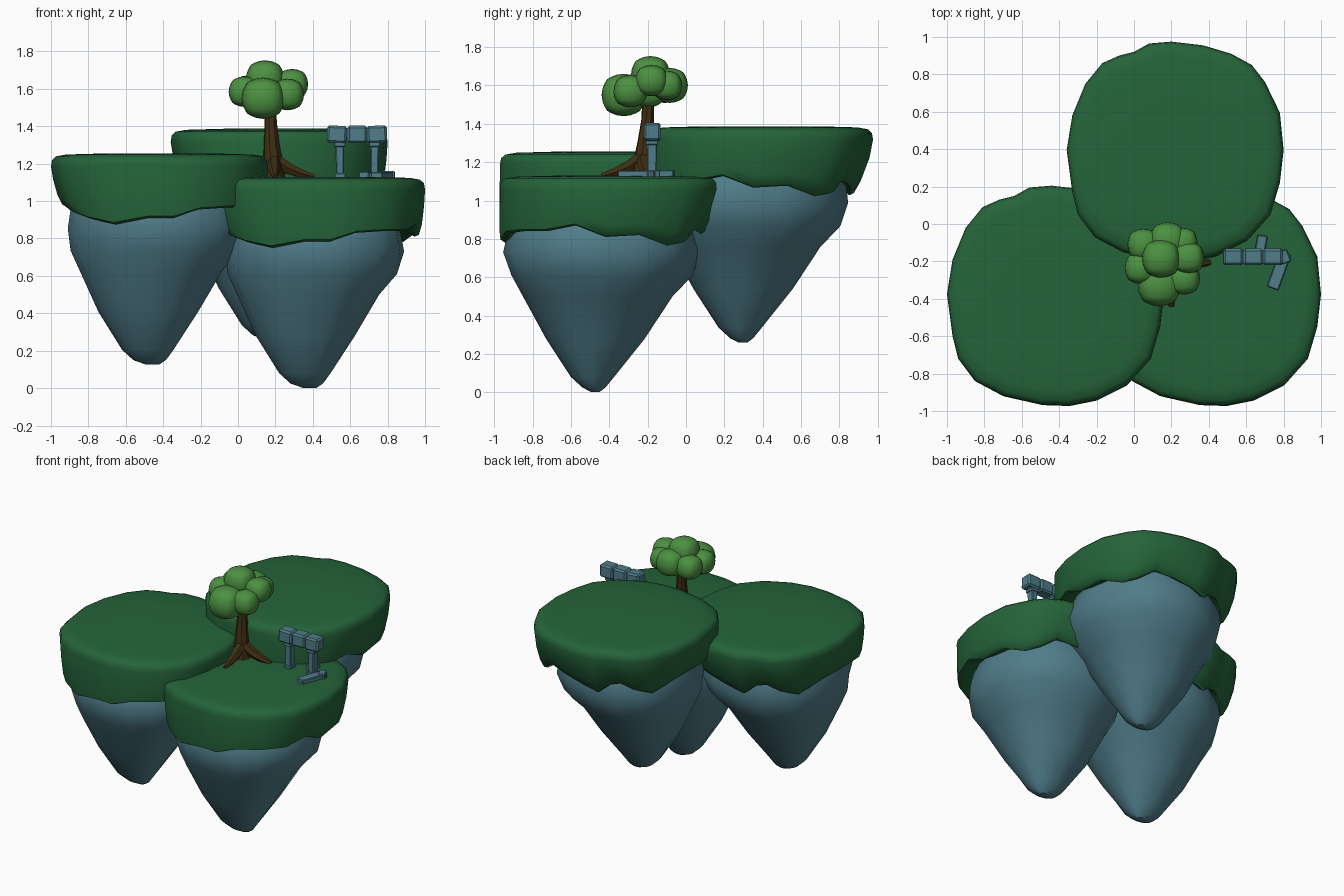
import bpy, bmesh, math, random
from mathutils import Vector, Matrix

if "Cube" in bpy.data.objects:
    bpy.data.objects.remove(bpy.data.objects["Cube"])
random.seed(4)


def mat(name, col):
    m = bpy.data.materials.new(name)
    m.diffuse_color = (*col, 1)
    m.use_nodes = True
    m.node_tree.nodes["Principled BSDF"].inputs["Base Color"].default_value = m.diffuse_color
    return m


GRASS = mat("grass_green", (0.018, 0.127, 0.042))
ROCK = mat("slate_rock", (0.08, 0.205, 0.255))
LEAF = mat("leaf_green", (0.072, 0.283, 0.053))
BARK = mat("bark_brown", (0.051, 0.027, 0.006))


def finish(name, bm, material, angle=40):
    bmesh.ops.recalc_face_normals(bm, faces=bm.faces)
    me = bpy.data.meshes.new(name)
    bm.to_mesh(me)
    bm.free()
    me.materials.append(material)
    ob = bpy.data.objects.new(name, me)
    bpy.context.collection.objects.link(ob)
    bpy.ops.object.select_all(action='DESELECT')
    ob.select_set(True)
    bpy.context.view_layer.objects.active = ob
    if angle:
        bpy.ops.object.shade_smooth_by_angle(angle=math.radians(angle))
    return ob


def loft(bm, rings):
    # skin a list of equal-length rings and close both ends with fans
    vr = [[bm.verts.new(p) for p in r] for r in rings]
    n = len(vr[0])
    for a, b in zip(vr, vr[1:]):
        for i in range(n):
            j = (i + 1) % n
            bm.faces.new((a[i], a[j], b[j], b[i]))
    for r in (vr[0], vr[-1]):
        c = bm.verts.new(sum((v.co for v in r), Vector()) / n)
        for i in range(n):
            bm.faces.new((r[i], r[(i + 1) % n], c))


# island plan outline and depth of the hanging turf edge at each point
OUT = [(.58, 0), (.56, .2), (.48, .365), (.41, .455), (.30, .515), (.15, .56),
       (-.02, .58), (-.14, .57), (-.22, .525), (-.30, .505), (-.39, .465), (-.48, .355),
       (-.55, .185), (-.58, 0), (-.55, -.225), (-.52, -.345), (-.43, -.465), (-.28, -.545),
       (-.08, -.59), (.07, -.595), (.22, -.565), (.39, -.48), (.51, -.345), (.56, -.175)]
DROP = [.32, .31, .365, .35, .28, .30, .33, .36, .30, .28, .32, .36,
        .30, .28, .30, .32, .35, .38, .345, .345, .30, .29, .29, .26]
# turf section: scale, shift towards front, fixed depth, share of the drop
TURF = [(.5, 0, 0, 0), (.86, 0, .006, 0), (.955, 0, .016, 0), (.99, 0, .035, 0), (1, 0, .07, 0),
        (.985, .01, 0, .5), (.955, .03, 0, .8), (.92, .045, 0, .97), (.88, .045, 0, 1.0), (.72, .04, 0, .8)]
# rock section: depth, xmin, xmax, ymin, ymax
STONE = [(.17, -.42, .40, -.47, .38), (.30, -.475, .45, -.555, .44), (.40, -.49, .468, -.578, .45),
         (.52, -.475, .43, -.535, .41), (.63, -.425, .335, -.475, .305), (.85, -.325, .205, -.355, .16),
         (1.05, -.20, .075, -.225, 0), (1.105, -.14, .035, -.165, -.045), (1.128, -.075, 0, -.12, -.075)]
WOB = [random.uniform(-.035, .035) for _ in range(16)]


def island(name, x, y, top):
    bm = bmesh.new()
    loft(bm, [[Vector((x + px * s + sh * .3, y + py * s - sh, top - dep - d * f))
               for (px, py), d in zip(OUT, DROP)] for s, sh, dep, f in TURF])
    finish(name + "_turf", bm, GRASS, 50)
    bm = bmesh.new()
    rings = []
    for k, (d, x0, x1, y0, y1) in enumerate(STONE):
        ring = []
        for i in range(16):
            a = math.tau * i / 16
            c, s = math.cos(a), math.sin(a)
            w = 1 + (WOB[(i + k // 3) % 16] if i % 4 else 0)
            c, s = (math.copysign(abs(v) ** .92, v) * w for v in (c, s))
            ring.append(Vector((x + (x0 + x1) / 2 + c * (x1 - x0) / 2,
                                y + (y0 + y1) / 2 + s * (y1 - y0) / 2, top - d)))
        rings.append(ring)
    loft(bm, rings)
    finish(name + "_rock", bm, ROCK, 35)


island("left_island", -.42, -.375, 1.255)
island("right_island", .42, -.375, 1.13)
island("back_island", .22, .395, 1.387)


def tube(bm, pts, n=8):
    # tapered limb through (x, y, z, radius) points
    rings = []
    for i, p in enumerate(pts):
        a, b = Vector(pts[max(i - 1, 0)][:3]), Vector(pts[min(i + 1, len(pts) - 1)][:3])
        q = (b - a).to_track_quat('Z', 'Y')
        rings.append([Vector(p[:3]) + q @ Vector((math.cos(math.tau * k / n) * p[3],
                      math.sin(math.tau * k / n) * p[3], 0)) for k in range(n)])
    loft(bm, rings)


# tree trunk and spreading roots
bm = bmesh.new()
tube(bm, [(.19, -.225, 1.10, .065), (.187, -.222, 1.2, .054), (.18, -.212, 1.3, .043),
          (.175, -.2, 1.42, .034), (.17, -.195, 1.58, .03)])
finish("tree_trunk", bm, BARK)
bm = bmesh.new()
for ex, ey in ((.41, -.205), (.20, -.44), (.09, -.25)):
    dx, dy = ex - .19, ey - .225 + .45
    tube(bm, [(.19, -.225, 1.23, .035), (.19 + dx * .35, -.225 + dy * .35, 1.175, .034),
              (.19 + dx * .7, -.225 + dy * .7, 1.145, .025), (ex, ey, 1.128, .014)], 6)
finish("tree_roots", bm, BARK)

# leaf clumps: cubes rounded by subdivision
CLUMPS = [(.145, -.185, 1.655, .102), (.135, -.325, 1.55, .115), (.035, -.235, 1.585, .085),
          (.05, -.11, 1.59, .085), (.18, -.085, 1.60, .095), (.26, -.10, 1.60, .08),
          (.29, -.18, 1.625, .085), (.265, -.29, 1.57, .088), (.16, -.2, 1.57, .09)]
for i, (x, y, z, r) in enumerate(CLUMPS):
    bm = bmesh.new()
    bmesh.ops.create_cube(bm, size=2)
    bmesh.ops.subdivide_edges(bm, edges=bm.edges[:], cuts=5, use_grid_fill=True)
    for v in bm.verts:
        n = v.co.normalized()
        v.co = (n * .87 + v.co * .13) * r
        v.co.z *= .96
        v.co += Vector((x, y, z))
    finish("leaf_clump_%d" % (i + 1), bm, LEAF, 60)


def stone(name, size, loc, rot=0, tilt=0, taper=1.0):
    bm = bmesh.new()
    bmesh.ops.create_cube(bm, size=1)
    for v in bm.verts:
        k = taper if v.co.z > 0 else 1
        v.co = Vector((v.co.x * size[0] * k, v.co.y * size[1] * k, v.co.z * size[2]))
    bmesh.ops.bevel(bm, geom=bm.edges[:], offset=min(size) * .13, segments=1, affect='EDGES')
    m = Matrix.Translation(loc) @ Matrix.Rotation(math.radians(rot), 4, 'Z') @ Matrix.Rotation(math.radians(tilt), 4, 'Y')
    bmesh.ops.transform(bm, matrix=m, verts=bm.verts[:])
    finish(name, bm, ROCK, 0)


# ruined stone arch: lintel blocks, pillars, caps and fallen slabs
for i, (x, tilt) in enumerate(((.529, 2), (.637, 0), (.743, -1))):
    stone("lintel_block_%d" % (i + 1), (.106, .088, .092), (x, -.176, 1.357), 0, tilt)
for side, x in (("left", .545), ("right", .73)):
    stone(side + "_pillar", (.043, .05, .2), (x, -.178, 1.21), 0, 0, 1.08)
    stone(side + "_pillar_cap", (.06, .065, .025), (x, -.178, 1.303))
    stone(side + "_pillar_foot", (.06, .065, .03), (x, -.178, 1.135))
stone("fallen_slab_front", (.065, .2, .035), (.775, -.25, 1.138), -20)
stone("fallen_slab_back", (.055, .09, .04), (.68, -.105, 1.138), -10)
stone("fallen_chunk", (.05, .07, .04), (.805, -.175, 1.14), 20)
